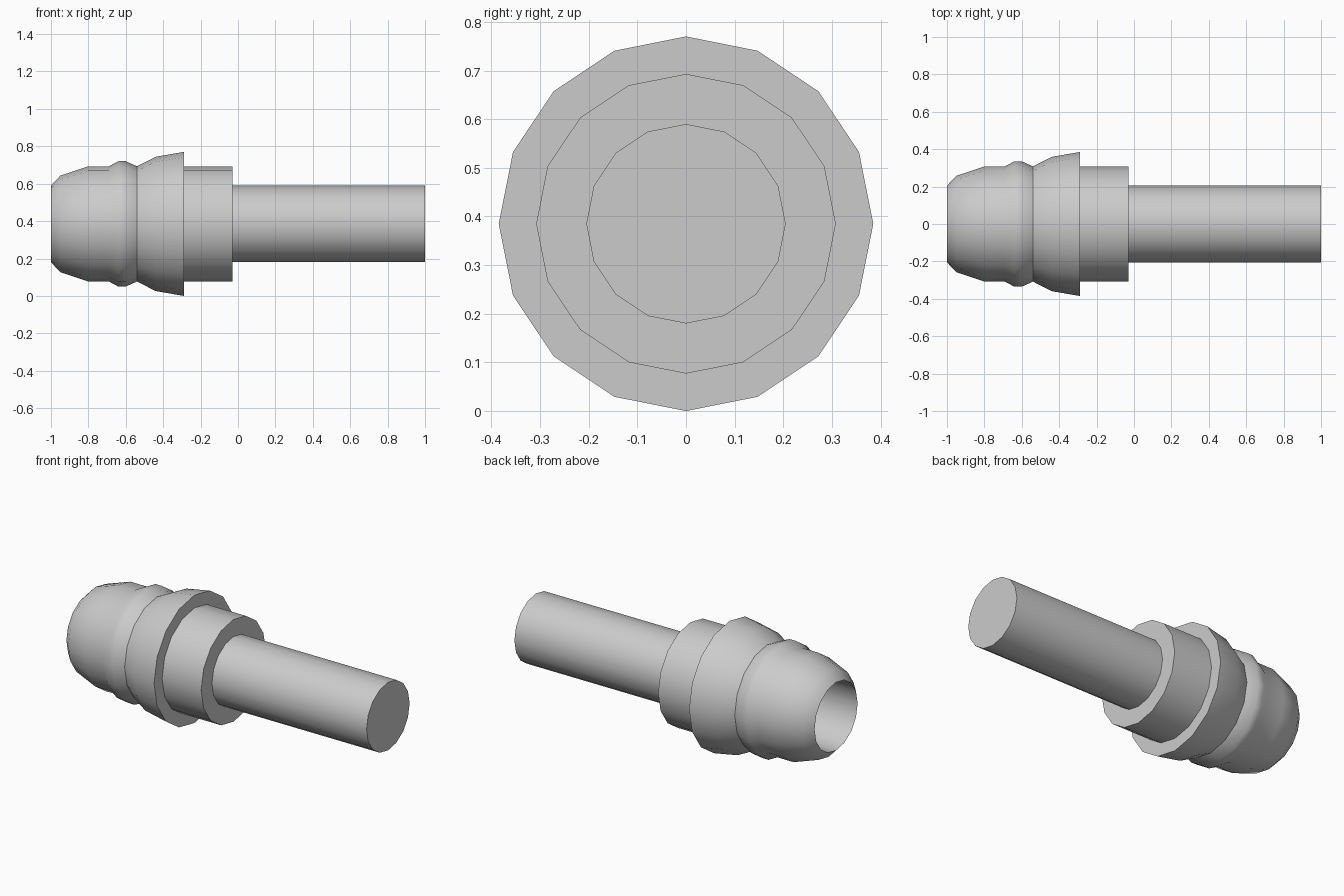
import bpy
import bmesh
import math

SIDES = 16
AXIS_Z = 0.385

cube = bpy.data.objects.get("Cube")
if cube:
    bpy.data.objects.remove(cube, do_unlink=True)

grey = bpy.data.materials.new("plain grey")
grey.use_nodes = True
colour = (0.6, 0.6, 0.6, 1)
grey.diffuse_color = colour
grey.node_tree.nodes["Principled BSDF"].inputs["Base Color"].default_value = colour


def turned_part(name, profile):
    """Revolve (x, radius) points about the long axis; radius 0 closes the end."""
    bm = bmesh.new()
    rings = []
    for x, r in profile:
        count = SIDES if r > 0 else 1
        angles = [2 * math.pi * i / SIDES for i in range(count)]
        rings.append([bm.verts.new((x, r * math.sin(a), r * math.cos(a))) for a in angles])
    for a, b in zip(rings, rings[1:]):
        if len(a) == 1 or len(b) == 1:
            bm.faces.new(a if len(b) == 1 else b)
            continue
        for i in range(SIDES):
            j = (i + 1) % SIDES
            bm.faces.new((a[i], a[j], b[j], b[i]))
    # The closing points only mark flat caps
    bmesh.ops.delete(bm, geom=[v for v in bm.verts if not v.link_faces], context="VERTS")
    bmesh.ops.recalc_face_normals(bm, faces=bm.faces)
    mesh = bpy.data.meshes.new(name)
    bm.to_mesh(mesh)
    bm.free()
    mesh.materials.append(grey)
    obj = bpy.data.objects.new(name, mesh)
    bpy.context.collection.objects.link(obj)
    obj.location.z = AXIS_Z
    bpy.ops.object.select_all(action="DESELECT")
    obj.select_set(True)
    bpy.context.view_layer.objects.active = obj
    bpy.ops.object.shade_smooth_by_angle(angle=math.radians(31))
    return obj


# Hollow rounded nose, bead, flared barb and collar, with a blind bore
turned_part("nose_and_collar", [
    (-0.06, 0), (-0.06, 0.205),                              # bore floor
    (-1.0, 0.205), (-0.95, 0.258), (-0.80, 0.308),           # rounded nose
    (-0.69, 0.308), (-0.64, 0.335), (-0.60, 0.335),          # bead
    (-0.54, 0.308), (-0.44, 0.359), (-0.29, 0.385),          # barb
    (-0.29, 0.308), (-0.03, 0.308), (-0.03, 0),              # collar
])

# Plain straight shaft
turned_part("shaft", [(-0.03, 0), (-0.03, 0.205), (1.0, 0.205), (1.0, 0)])
